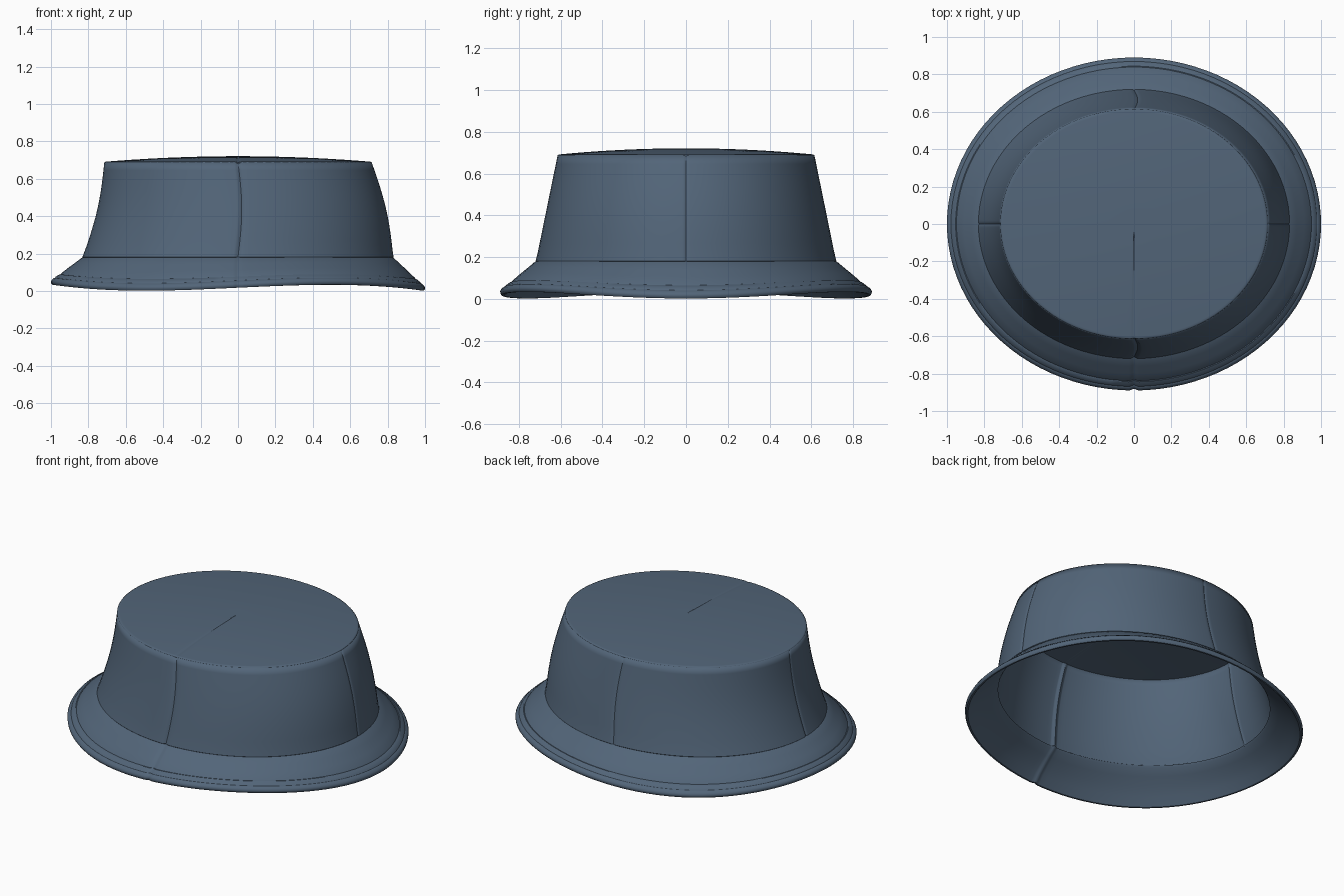
import bpy, bmesh, math

if "Cube" in bpy.data.objects:
    bpy.data.objects.remove(bpy.data.objects["Cube"])

cloth = bpy.data.materials.new("blue_cloth")
cloth.diffuse_color = (0.085, 0.13, 0.19, 1)
cloth.use_nodes = True
cloth.node_tree.nodes["Principled BSDF"].inputs["Base Color"].default_value = cloth.diffuse_color

FRONT = -math.pi / 2
SIDES = [0, math.pi / 2, math.pi]

# Even angles, with finer steps beside the four seams
ANGLES = {round(2 * math.pi * i / 96 - math.pi, 5) for i in range(96)}
for s in [FRONT, 0, math.pi / 2, -math.pi + 0.0001]:
    for d in (-0.03, -0.02, -0.01, 0.01, 0.02, 0.03):
        a = s + d
        ANGLES.add(round(a if a > -math.pi else a + 2 * math.pi, 5))
ANGLES = sorted(ANGLES)


def dent(a, seam, width):
    d = math.atan2(math.sin(a - seam), math.cos(a - seam))
    return math.exp(-(d / width) ** 2)


def loft(name, rings, thickness=0, tip=None, side_seams=0.0, front_seam=0.014, wave=False):
    """Rings are (rx, ry, z, x shift); seams are pressed inwards."""
    bm = bmesh.new()
    loops = []
    for rx, ry, z, dx in rings:
        loop = []
        for a in ANGLES:
            g = front_seam * dent(a, FRONT, 0.014)
            g += side_seams * sum(dent(a, s, 0.009) for s in SIDES)
            k = 1 - g
            zz = z - (g * 0.4 if tip is not None else 0)
            if wave:
                w = min(1, max(0, (rx - 0.82) / 0.17))
                zz -= 0.016 * w * math.cos(3 * a)
            loop.append(bm.verts.new((rx * k * math.cos(a) + dx, ry * k * math.sin(a), zz)))
        loops.append(loop)
    n = len(ANGLES)
    for lo, hi in zip(loops, loops[1:]):
        for i in range(n):
            j = (i + 1) % n
            bm.faces.new((lo[i], lo[j], hi[j], hi[i]))
    if tip is not None:
        c = bm.verts.new((0, 0, tip))
        for i in range(n):
            bm.faces.new((loops[-1][i], loops[-1][(i + 1) % n], c))
    me = bpy.data.meshes.new(name)
    bm.to_mesh(me)
    bm.free()
    me.materials.append(cloth)
    ob = bpy.data.objects.new(name, me)
    bpy.context.collection.objects.link(ob)
    if thickness:
        mod = ob.modifiers.new("cloth", 'SOLIDIFY')
        mod.thickness = thickness
        mod.offset = -1
    bpy.ops.object.select_all(action='DESELECT')
    ob.select_set(True)
    bpy.context.view_layer.objects.active = ob
    bpy.ops.object.shade_smooth_by_angle(angle=math.radians(35))
    return ob


# Crown wall: tapered oval that leans slightly to +x halfway up
wall = [(0.822, 0.712, 0.172, 0), (0.832, 0.72, 0.182, 0)]
for i in range(1, 13):
    t = i / 12
    wall.append((0.83 - 0.115 * t, 0.718 - 0.103 * t, 0.184 + 0.504 * t,
                 0.02 * math.sin(math.pi * t)))
loft("crown_wall", wall, 0.012, side_seams=0.006)

# Crown top: shallow dome with a front seam
dome = []
for s in (1, 0.99, 0.975, 0.9, 0.8, 0.65, 0.5, 0.35, 0.2, 0.08):
    dome.append((0.715 * s, 0.615 * s, 0.688 + 0.03 * (1 - s * s)
                 + (0.003 if s < 1 else 0), 0))
loft("crown_top", dome, 0.012, tip=0.72, front_seam=0.006)

# Brim: flared and wavy, with stitched hem and rounded edge, then its underside
brim = [(rx, rx - 0.11, z, 0) for rx, z in (
    (0.818, 0.184), (0.832, 0.179), (0.87, 0.147), (0.91, 0.114),
    (0.945, 0.083), (0.949, 0.077), (0.954, 0.077), (0.975, 0.062),
    (0.979, 0.056), (0.984, 0.055), (0.995, 0.045), (1.0, 0.036),
    (0.999, 0.026), (0.993, 0.018), (0.983, 0.018), (0.975, 0.026),
    (0.945, 0.062), (0.90, 0.103), (0.86, 0.137), (0.82, 0.168), (0.812, 0.18))]
brim.reverse()
loft("brim", brim, wave=True, front_seam=0.01)
